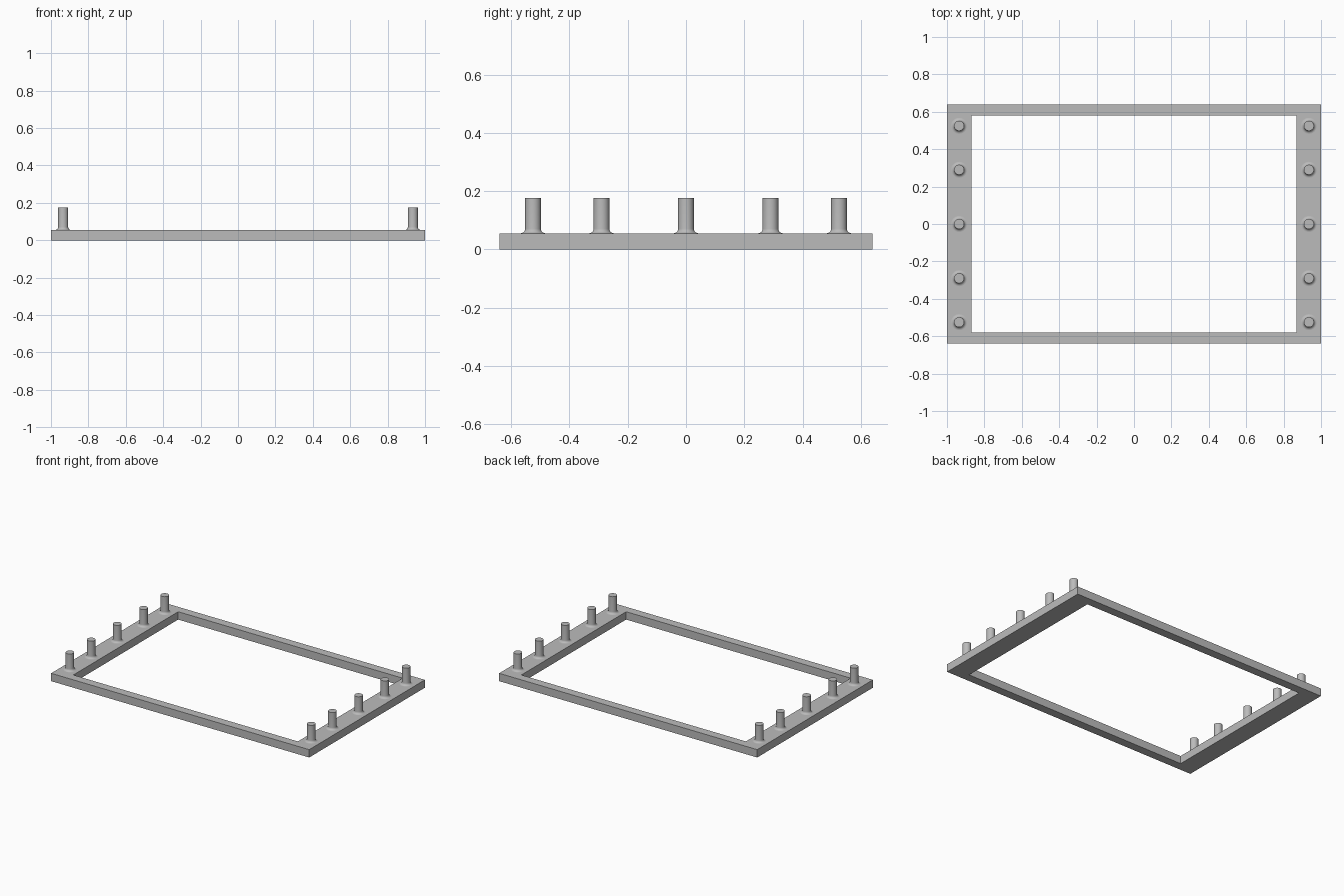
import bpy, bmesh, math

cube = bpy.data.objects.get("Cube")
if cube:
    bpy.data.objects.remove(cube, do_unlink=True)

FRAME_H, PEG_TOP = 0.055, 0.176
PEG_R, FILLET = 0.027, 0.016

grey = bpy.data.materials.new("plain grey")
grey.use_nodes = True
colour = (0.5, 0.5, 0.5, 1)
grey.diffuse_color = colour
grey.node_tree.nodes["Principled BSDF"].inputs["Base Color"].default_value = colour


def add_object(name, bm):
    bmesh.ops.recalc_face_normals(bm, faces=bm.faces)
    mesh = bpy.data.meshes.new(name)
    bm.to_mesh(mesh)
    bm.free()
    mesh.materials.append(grey)
    obj = bpy.data.objects.new(name, mesh)
    bpy.context.collection.objects.link(obj)
    return obj


# Rectangular frame with wide side rails and narrow front and back rails
def rectangle(bm, x, y, z):
    return [bm.verts.new((sx * x, sy * y, z))
            for sx, sy in ((-1, -1), (1, -1), (1, 1), (-1, 1))]


bm = bmesh.new()
loops = [rectangle(bm, 1, 0.64, 0), rectangle(bm, 1, 0.64, FRAME_H),
         rectangle(bm, 0.87, 0.58, FRAME_H), rectangle(bm, 0.87, 0.58, 0)]
for a, b in zip(loops, loops[1:] + loops[:1]):
    for i in range(4):
        j = (i + 1) % 4
        bm.faces.new((a[i], a[j], b[j], b[i]))
add_object("frame", bm)


# Round peg turned from a profile with a concave fillet at its foot
def peg(name, x, y):
    profile = []
    for k in range(7):
        a = math.pi / 2 * k / 6
        profile.append((PEG_R + FILLET * (1 - math.sin(a)),
                        FRAME_H + FILLET * (1 - math.cos(a))))
    profile.append((PEG_R, PEG_TOP))
    bm = bmesh.new()
    n = 32
    rings = [[bm.verts.new((r * math.cos(math.tau * i / n),
                            r * math.sin(math.tau * i / n), z)) for i in range(n)]
             for r, z in profile]
    for low, high in zip(rings, rings[1:]):
        for i in range(n):
            j = (i + 1) % n
            bm.faces.new((low[i], low[j], high[j], high[i]))
    bm.faces.new(rings[-1])
    obj = add_object(name, bm)
    obj.location = (x, y, 0)
    bpy.ops.object.select_all(action='DESELECT')
    obj.select_set(True)
    bpy.context.view_layer.objects.active = obj
    bpy.ops.object.shade_smooth_by_angle(angle=math.radians(40))


# Five pegs along each side rail
for side, x in (("left", 0.935), ("right", -0.935)):
    for i, y in enumerate((-0.525, -0.29, 0, 0.29, 0.525)):
        peg(f"{side}_peg_{i + 1}", x, y)
